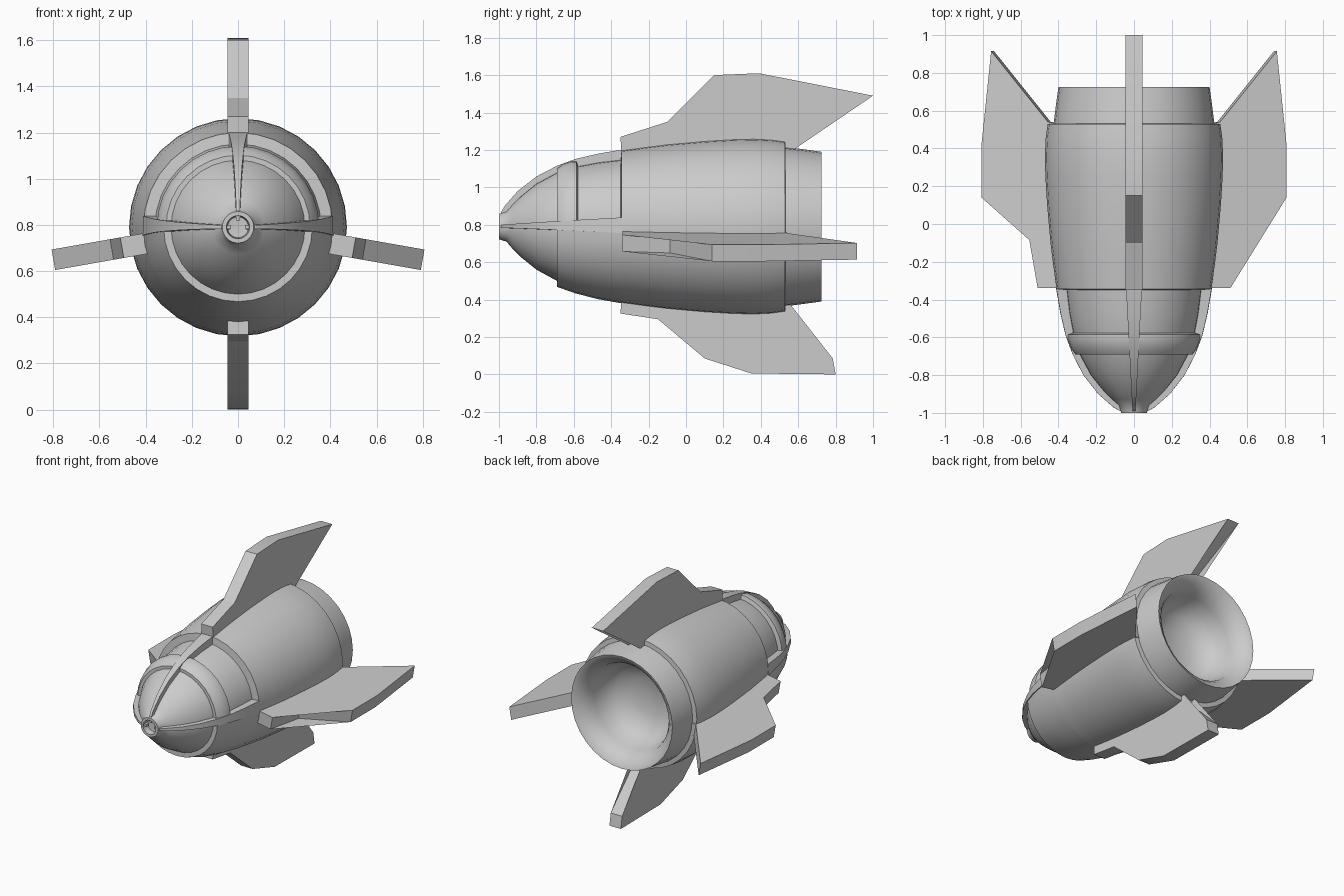
import bpy, bmesh
from math import sin, cos, pi, radians

if "Cube" in bpy.data.objects:
    bpy.data.objects.remove(bpy.data.objects["Cube"])

ZC = 0.79    # height of the hull axis


def finish(name, bm, angle=35):
    bmesh.ops.remove_doubles(bm, verts=bm.verts, dist=1e-5)
    bmesh.ops.recalc_face_normals(bm, faces=bm.faces)
    me = bpy.data.meshes.new(name)
    bm.to_mesh(me)
    bm.free()
    ob = bpy.data.objects.new(name, me)
    bpy.context.collection.objects.link(ob)
    bpy.ops.object.select_all(action='DESELECT')
    ob.select_set(True)
    bpy.context.view_layer.objects.active = ob
    bpy.ops.object.shade_smooth_by_angle(angle=radians(angle))
    return ob


def place(r, y, a, t=0.0):
    """Point at radius r and angle a around the hull axis, offset t sideways."""
    return (r * cos(a) - t * sin(a), y, ZC + r * sin(a) + t * cos(a))


def lathe(name, profile, a0=0.0, a1=2 * pi, n=32):
    bm = bmesh.new()
    rings = [[bm.verts.new(place(r, y, a0 + (a1 - a0) * i / n)) for y, r in profile]
             for i in range(n + 1)]
    for p, q in zip(rings, rings[1:]):
        for k in range(len(profile) - 1):
            bm.faces.new((p[k], p[k + 1], q[k + 1], q[k]))
    return finish(name, bm)


def plate(name, outline, deg, t0, t1):
    """Radial plate from a (y, r) outline; half thickness runs from t0 (front) to t1 (rear)."""
    a = radians(deg)
    ys = [y for y, r in outline]
    lo, hi = min(ys), max(ys)
    bm = bmesh.new()
    sides = [[bm.verts.new(place(r, y, a, s * (t0 + (t1 - t0) * (y - lo) / (hi - lo))))
              for y, r in outline] for s in (-1, 1)]
    for s in sides:
        bm.faces.new(s)
    n = len(outline)
    for i in range(n):
        j = (i + 1) % n
        bm.faces.new((sides[0][i], sides[0][j], sides[1][j], sides[1][i]))
    bmesh.ops.triangulate(bm, faces=[f for f in bm.faces if len(f.verts) > 4])
    return finish(name, bm, 25)


# Hull: nose socket, recessed nose and windows, barrel
lathe("hull", [(-.95, 0), (-.955, .045), (-1, .05), (-1, .068), (-.96, .08), (-.93, .115),
               (-.88, .165), (-.8, .23), (-.69, .29), (-.59, .322), (-.47, .345), (-.35, .36),
               (-.345, .41), (-.22, .427), (-.1, .442), (.1, .46), (.25, .469), (.36, .472),
               (.46, .467), (.53, .457), (.535, .40)])

# Rear nozzle with a rounded lip and deep bowl
lathe("nozzle", [(.50, .428), (.53, .426), (.64, .412), (.725, .40), (.72, .385), (.69, .35),
                 (.65, .32), (.60, .305), (.52, .285), (.45, .23), (.41, .13), (.40, 0)])

# Lower nose shell, covering the belly half behind the nose cone
lathe("belly_shell", [(-.66, .27), (-.69, .285), (-.69, .322), (-.59, .357), (-.47, .388),
                      (-.345, .41)], pi, 2 * pi, 16)

# Canopy rib between the front and rear windows
lathe("canopy_rib", [(-.69, .28), (-.69, .312), (-.66, .335), (-.61, .352), (-.585, .352),
                     (-.575, .32)], 0, pi, 16)

# Tapered frame strips along the top and both sides of the nose
edge = [(-.99, .075), (-.97, .11), (-.9, .19), (-.8, .268), (-.69, .325), (-.59, .362),
        (-.47, .39), (-.34, .412)]
strip = edge + [(y, max(r - .09, .03)) for y, r in reversed(edge)]
for nm, deg in (("top", 90), ("right", 1), ("left", 179)):
    plate("nose_frame_" + nm, strip, deg, .008, .042)

# Top fin
plate("top_fin", [(-.345, .36), (-.35, .48), (-.1, .56), (.15, .81), (.39, .82), (1, .70),
                  (.53, .46), (.53, .38)], 90, .045, .045)

# Bottom fin
plate("bottom_fin", [(-.345, .36), (-.35, .465), (-.15, .495), (.1, .705), (.35, .785),
                     (.8, .79), (.785, .705), (.53, .455), (.53, .38)], -90, .045, .045)

# Side fins, drooping ten degrees
side = [(-.34, .36), (-.34, .51), (-.085, .555), (.14, .812), (.42, .812), (.915, .76),
        (.905, .752), (.54, .455), (.53, .38)]
for nm, deg in (("right", -10), ("left", 190)):
    plate("side_fin_" + nm, side, deg, .045, .045)
